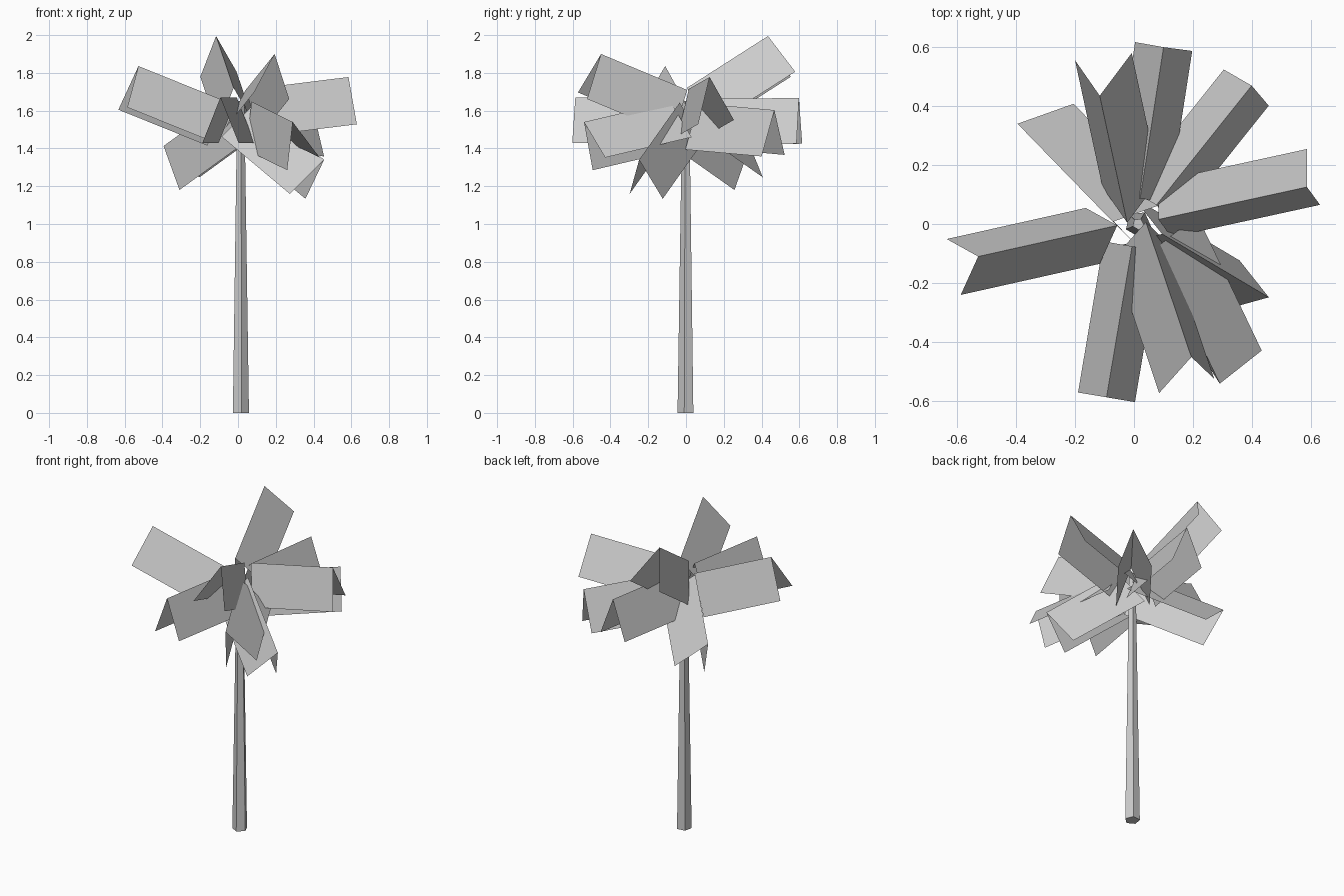
import bpy, bmesh
from math import sin, cos, radians
from mathutils import Vector

if "Cube" in bpy.data.objects:
    bpy.data.objects.remove(bpy.data.objects["Cube"])

grey = bpy.data.materials.new("plain grey")
grey.diffuse_color = (0.6, 0.6, 0.6, 1)
grey.use_nodes = True
grey.node_tree.nodes["Principled BSDF"].inputs["Base Color"].default_value = grey.diffuse_color


def make_object(name, bm):
    mesh = bpy.data.meshes.new(name)
    bm.to_mesh(mesh)
    bm.free()
    mesh.materials.append(grey)
    obj = bpy.data.objects.new(name, mesh)
    bpy.context.collection.objects.link(obj)
    return obj


# Trunk: tapered five-sided column
def trunk(centre, r0, r1, height, start):
    bm = bmesh.new()
    rings = []
    for r, z in ((r0, 0), (r1, height)):
        rings.append([bm.verts.new((centre[0] + r * cos(radians(start + 72 * i)),
                                    centre[1] + r * sin(radians(start + 72 * i)), z))
                      for i in range(5)])
    low, top = rings
    for i in range(5):
        j = (i + 1) % 5
        bm.faces.new((low[i], low[j], top[j], top[i]))
    bm.faces.new(low[::-1])
    bm.faces.new(top)
    make_object("trunk", bm)


trunk((0.014, 0.0), 0.045, 0.02, 1.65, -84)

# Fronds: identical folded sheets (inverted V) turned around the crown
LENGTH, HALF_WIDTH, DEPTH = 0.518, 0.0976, 0.242


def frond(name, tip, azimuth, pitch, roll):
    a, p, r = radians(azimuth), radians(pitch), radians(roll)
    out = Vector((cos(p) * cos(a), cos(p) * sin(a), sin(p)))
    side = Vector((sin(a), -cos(a), 0))
    up = side.cross(out)

    def corner(x, y):
        return side * (x * cos(r) - y * sin(r)) + up * (x * sin(r) + y * cos(r))

    bm = bmesh.new()
    section = [corner(-HALF_WIDTH, -DEPTH), Vector(), corner(HALF_WIDTH, -DEPTH)]
    end = [bm.verts.new(Vector(tip) + c) for c in section]
    base = [bm.verts.new(Vector(tip) + c - out * LENGTH) for c in section]
    for i in range(2):
        bm.faces.new((base[i], base[i + 1], end[i + 1], end[i]))
    bm.normal_update()
    for f in bm.faces:
        if f.normal.dot(up) < 0:
            f.normal_flip()
    make_object(name, bm)


# ridge tip, azimuth, pitch, roll
fronds = [
    ((-0.527, -0.11, 1.836), 192.6, 21.5, -3.9),
    ((-0.093, -0.586, 1.67), 260.4, 0, 0),
    ((-0.116, 0.434, 1.995), 102.2, 32, 9.5),
    ((0.10, 0.598, 1.667), 81.2, 0.5, 0),
    ((0.398, 0.468, 1.603), 51.4, -4, -2.4),
    ((0.585, 0.125, 1.778), 12.3, 6.9, -6.8),
    ((0.456, -0.248, 1.34), -30.7, -35.8, 9.4),
    ((0.194, -0.45, 1.90), -71.4, 21.6, 11),
    ((0.29, -0.54, 1.54), -64.5, -12, -20.5),
    ((-0.394, 0.339, 1.413), 134.2, -26.8, 22.6),
]
for n, (tip, az, pitch, roll) in enumerate(fronds, 1):
    frond(f"frond_{n}", tip, az, pitch, roll)
